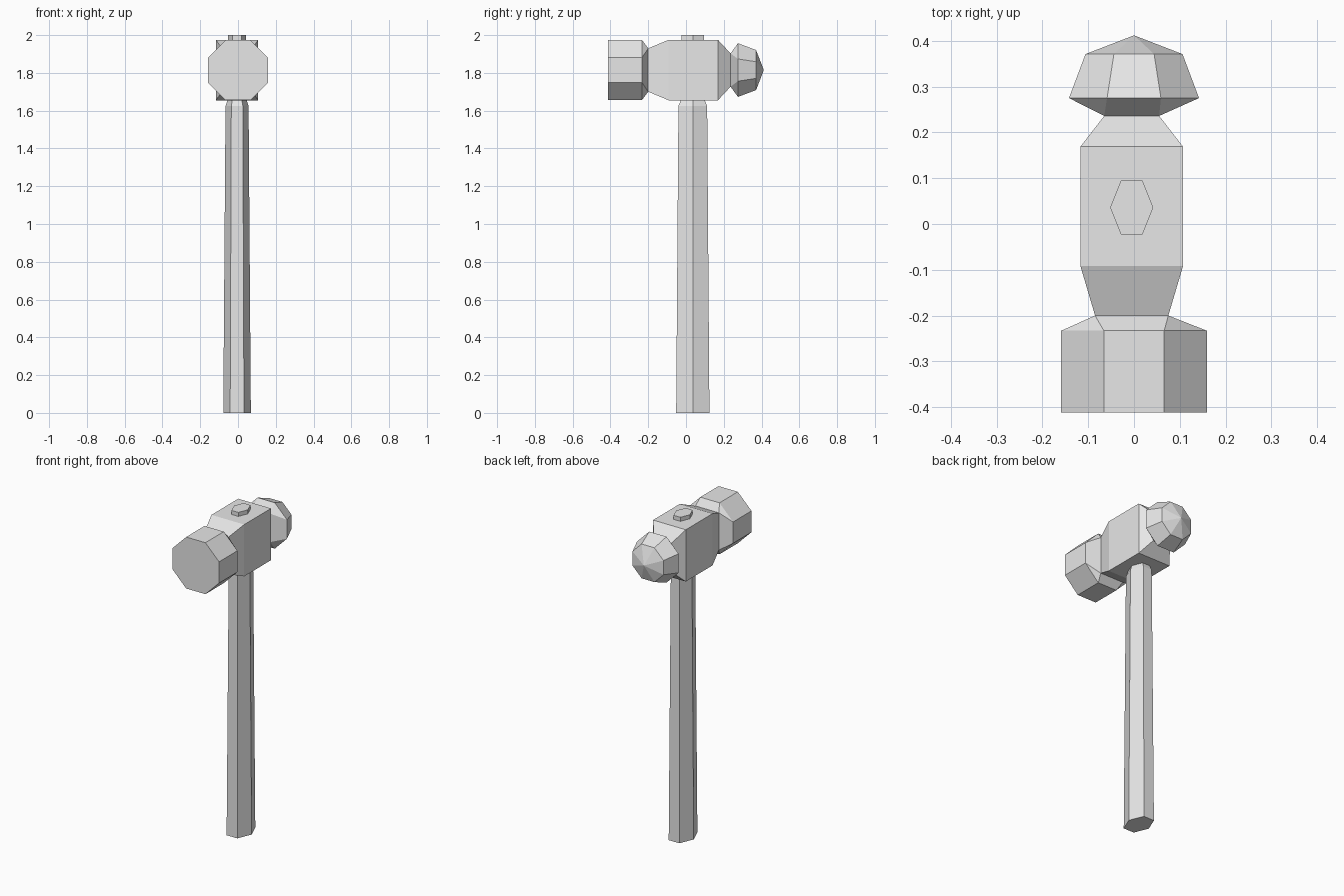
import bpy
import bmesh
from math import cos, sin, pi
from mathutils import Vector

cube = bpy.data.objects.get("Cube")
if cube:
    bpy.data.objects.remove(cube)

grey = bpy.data.materials.new("plain grey")
grey.use_nodes = True
grey.diffuse_color = (0.8, 0.8, 0.8, 1)
grey.node_tree.nodes["Principled BSDF"].inputs["Base Color"].default_value = (0.8, 0.8, 0.8, 1)

HEAD_Z = 1.815


def octagon(y, apothem):
    """Flat-topped octagon across the head axis."""
    r = apothem / cos(pi / 8)
    return [Vector((r * cos(a), y, HEAD_Z + r * sin(a)))
            for a in (pi / 8 + i * pi / 4 for i in range(8))]


def rectangle(y, half_x, half_z):
    return [Vector((-0.005 + sx * half_x, y, HEAD_Z + sz * half_z))
            for sx, sz in ((1, 1), (-1, 1), (-1, -1), (1, -1))]


def hexagon(z, half_x, half_y):
    """Hexagon across the handle, points to the sides."""
    return [Vector((-0.005 + half_x * sx, 0.036 + half_y * sy, z))
            for sx, sy in ((1, 0), (0.5, 1), (-0.5, 1), (-1, 0), (-0.5, -1), (0.5, -1))]


def loft(name, rings, tip=None):
    """Join rings in order; a four-corner ring fans onto an eight-corner ring."""
    bm = bmesh.new()
    loops = [[bm.verts.new(p) for p in ring] for ring in rings]
    for a, b in zip(loops, loops[1:]):
        if len(a) > len(b):
            a, b = b, a
        n, m = len(a), len(b)
        for i in range(n):
            j = (i + 1) % n
            if n == m:
                bm.faces.new((a[i], a[j], b[j], b[i]))
            else:
                # octagon corners 2i and 2i+1 share one rectangle corner
                bm.faces.new((a[i], b[2 * i], b[2 * i + 1]))
                bm.faces.new((a[i], b[2 * i + 1], b[(2 * i + 2) % m], a[j]))
    bm.faces.new(loops[0])
    if tip:
        apex = bm.verts.new(tip)
        last = loops[-1]
        for i, v in enumerate(last):
            bm.faces.new((v, last[(i + 1) % len(last)], apex))
    else:
        bm.faces.new(loops[-1])
    bmesh.ops.recalc_face_normals(bm, faces=bm.faces)
    mesh = bpy.data.meshes.new(name)
    bm.to_mesh(mesh)
    bm.free()
    mesh.materials.append(grey)
    obj = bpy.data.objects.new(name, mesh)
    bpy.context.collection.objects.link(obj)
    return obj


# Head: striking face, neck, square body, neck, pointed peen
loft("hammer_head", [
    octagon(-0.412, 0.159),
    octagon(-0.233, 0.159),
    rectangle(-0.2, 0.08, 0.115),
    rectangle(-0.092, 0.112, 0.16),
    rectangle(0.169, 0.112, 0.16),
    rectangle(0.236, 0.06, 0.088),
    octagon(0.275, 0.142),
    octagon(0.371, 0.106),
], tip=(0, 0.412, HEAD_Z))

# Handle: tapered shaft whose narrow end passes through the head
loft("handle", [
    hexagon(0, 0.073, 0.088),
    hexagon(1.625, 0.061, 0.076),
    hexagon(1.665, 0.047, 0.059),
    hexagon(2, 0.047, 0.059),
])
